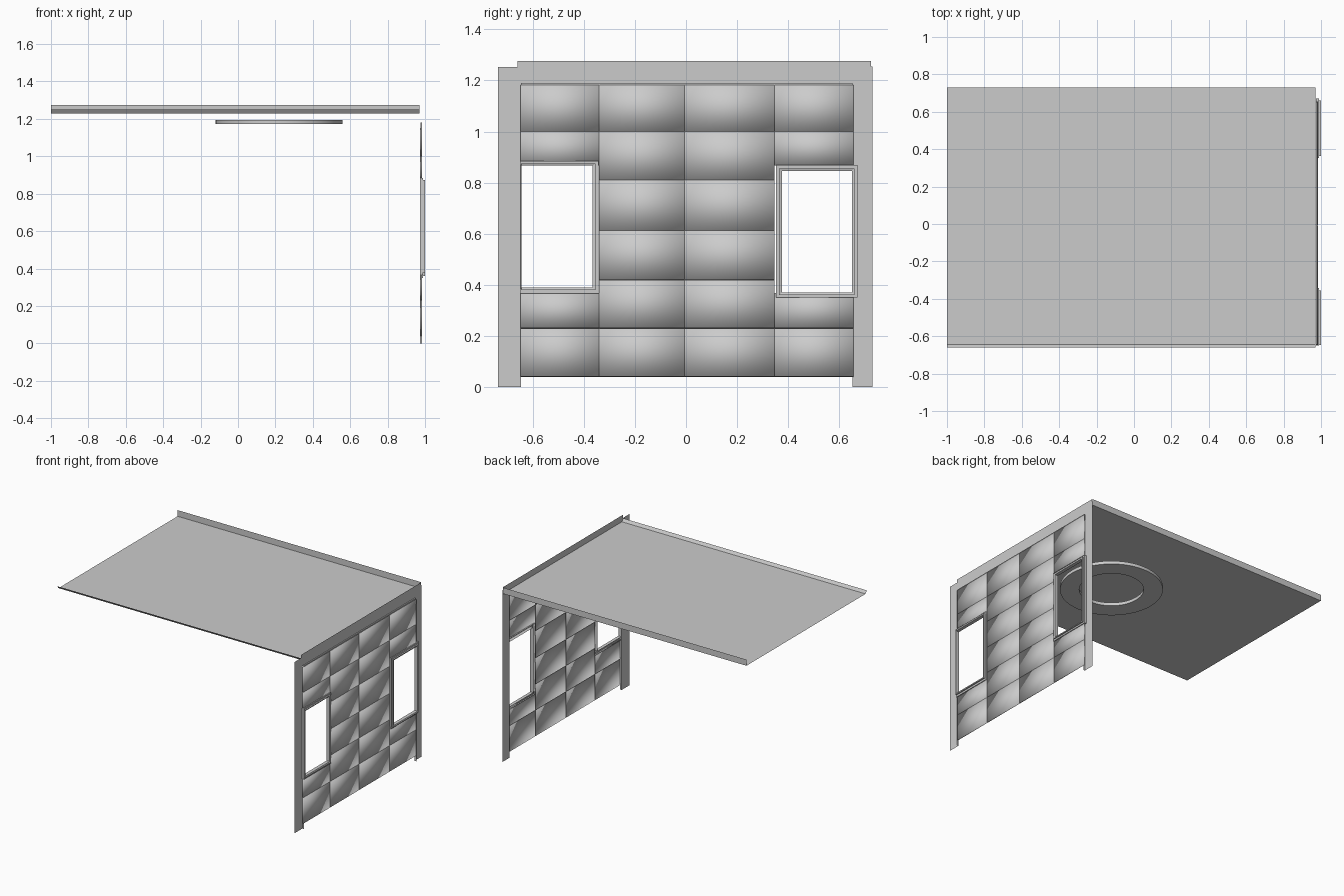
import bpy, bmesh, math

if "Cube" in bpy.data.objects:
    bpy.data.objects.remove(bpy.data.objects["Cube"])


def make(name, verts, faces, smooth=False):
    me = bpy.data.meshes.new(name)
    me.from_pydata(verts, [], faces)
    me.update()
    if smooth:
        me.polygons.foreach_set("use_smooth", [True] * len(me.polygons))
    ob = bpy.data.objects.new(name, me)
    bpy.context.collection.objects.link(ob)
    return ob


def strip(name, points, to3d):
    """Sweep an open profile between two ends."""
    n = len(points)
    verts = [to3d(p, e) for e in (0, 1) for p in points]
    faces = [(i, n + i, n + i + 1, i + 1) for i in range(n - 1)]
    return make(name, verts, faces)


# Roof sheet with a tall rear lip and a small sloped front lip
roof = [(-0.66, 1.25), (-0.645, 1.23), (0.73, 1.23), (0.73, 1.275)]
strip("roof", roof, lambda p, e: ((-1, 0.97)[e], p[0], p[1]))

# Wall surround: two posts and the header in one thin sheet
outline = [(-0.735, 0), (-0.645, 0), (-0.645, 1.19), (0.652, 1.19), (0.652, 0),
           (0.73, 0), (0.73, 1.255), (0.725, 1.255), (0.725, 1.275),
           (-0.66, 1.275), (-0.66, 1.252), (-0.735, 1.252)]
make("wall_surround", [(0.972, y, z) for y, z in outline], [tuple(range(len(outline)))])

# Folded returns along the inner edges of the surround
strip("post_return_front", [(0.972, 0), (0.985, 0)],
      lambda p, e: (p[0], -0.645, (0, 1.15)[e]))
strip("post_return_rear", [(0.985, 0), (0.972, 0)],
      lambda p, e: (p[0], 0.652, (0, 1.15)[e]))
strip("header_return", [(0.972, 1.19), (0.98, 1.19), (0.98, 1.18)],
      lambda p, e: (p[0], (-0.645, 0.652)[e], p[1]))


# Wall cladding: shallow smooth-shaded trays
def tray(name, y0, y1, z0, z1, back=0.976, front=0.984):
    g = 0.001
    ring = [(y0, z0), (y1, z0), (y1, z1), (y0, z1)]
    inner = [(y0 + g, z0 + g), (y1 - g, z0 + g), (y1 - g, z1 - g), (y0 + g, z1 - g)]
    verts = [(back, y, z) for y, z in ring] + [(front, y, z) for y, z in inner]
    faces = [(4, 5, 6, 7)] + [(i, (i + 1) % 4, 4 + (i + 1) % 4, 4 + i) for i in range(4)]
    return make(name, verts, faces, True)


ys = [-0.648, -0.34, -0.006, 0.347, 0.655]
full = [0.04, 0.23, 0.42, 0.612, 0.81, 1.0, 1.182]
full_rows = list(zip(full, full[1:]))
side_rows = [(0.04, 0.23), (0.23, 0.368), (0.866, 1.0), (1.0, 1.182)]
for c, rows in enumerate((side_rows, full_rows, full_rows, side_rows)):
    for r, (z0, z1) in enumerate(rows):
        tray(f"wall_panel_{c + 1}_{r + 1}", ys[c], ys[c + 1], z0, z1)


# Window frames: stepped channel swept around the opening
def window(name, inner, outer):
    profile = [(0, 0.972), (0, 0.997), (0.45, 1.0), (0.45, 0.99), (1, 0.99), (1, 0.974)]
    verts, faces = [], []
    for t, x in profile:
        y0, y1, z0, z1 = [a + (b - a) * t for a, b in zip(inner, outer)]
        verts += [(x, y0, z0), (x, y1, z0), (x, y1, z1), (x, y0, z1)]
    for k in range(len(profile) - 1):
        for i in range(4):
            j = (i + 1) % 4
            faces.append((4 * k + i, 4 * k + 4 + i, 4 * k + 4 + j, 4 * k + j))
    return make(name, verts, faces)


window("window_frame_front", (-0.643, -0.365, 0.39, 0.866), (-0.65, -0.342, 0.366, 0.885))
window("window_frame_rear", (0.375, 0.65, 0.37, 0.846), (0.352, 0.672, 0.35, 0.868))

# Ceiling ring hanging below the roof
n, cx, cy = 64, 0.22, 0.03
section = [(0.34, 1.172), (0.34, 1.195), (0.213, 1.195), (0.213, 1.172)]
verts = [(cx + r * math.cos(2 * math.pi * i / n), cy + r * math.sin(2 * math.pi * i / n), z)
         for i in range(n) for r, z in section]
faces = [(4 * i + k, 4 * ((i + 1) % n) + k, 4 * ((i + 1) % n) + (k + 1) % 4, 4 * i + (k + 1) % 4)
         for i in range(n) for k in range(4)]
ring = make("ceiling_ring", verts, faces)
bpy.context.view_layer.objects.active = ring
ring.select_set(True)
bpy.ops.object.shade_smooth_by_angle(angle=math.radians(30))
